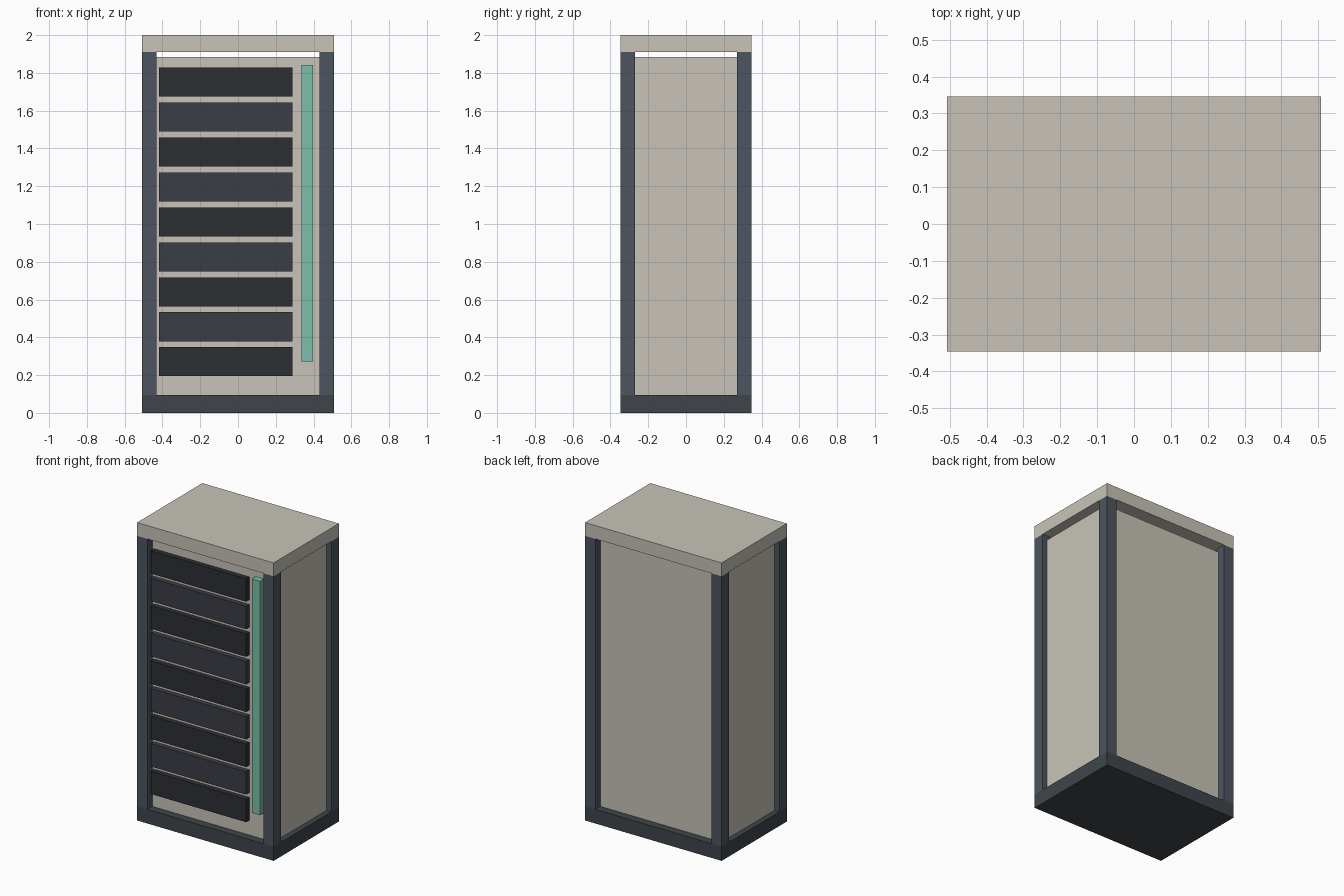
import bpy

if "Cube" in bpy.data.objects:
    bpy.data.objects.remove(bpy.data.objects["Cube"])


def material(name, color):
    m = bpy.data.materials.new(name)
    m.diffuse_color = (*color, 1)
    m.use_nodes = True
    m.node_tree.nodes["Principled BSDF"].inputs["Base Color"].default_value = m.diffuse_color
    return m


frame_mat = material("frame_slate", (0.075, 0.09, 0.115))
base_mat = material("base_dark", (0.05, 0.06, 0.07))
panel_mat = material("panel_beige", (0.58, 0.55, 0.48))
drawer_a = material("drawer_black", (0.025, 0.028, 0.034))
drawer_b = material("drawer_charcoal", (0.042, 0.048, 0.06))
strip_mat = material("strip_teal", (0.2, 0.52, 0.4))


def box(name, x, y, z, mat):
    """Box from (min, max) ranges on each axis."""
    bpy.ops.mesh.primitive_cube_add(size=1, location=[sum(r) / 2 for r in (x, y, z)])
    ob = bpy.context.object
    ob.name = name
    ob.scale = [r[1] - r[0] for r in (x, y, z)]
    bpy.ops.object.transform_apply(location=False, rotation=False, scale=True)
    ob.data.materials.append(mat)
    return ob


W, D, POST = 0.507, 0.346, 0.076
BASE_TOP, CAP_BOTTOM = 0.095, 1.91

# Base plinth, top cap and recessed cabinet body
box("base", (-W, W), (-D, D), (0, BASE_TOP), base_mat)
box("top_cap", (-W, W), (-D, D), (CAP_BOTTOM, 2.0), panel_mat)
box("cabinet_body", (-0.47, 0.47), (-0.293, 0.293), (BASE_TOP, 1.883), panel_mat)

# Corner posts
for sx, side in ((-1, "left"), (1, "right")):
    for sy, end in ((-1, "front"), (1, "back")):
        xs = sorted((sx * W, sx * (W - POST)))
        ys = sorted((sy * D, sy * (D - POST)))
        box(f"{end}_{side}_post", xs, ys, (BASE_TOP, CAP_BOTTOM), frame_mat)

# Stack of front units in alternating shades
for i in range(9):
    z = 0.194 + i * 0.185
    box(f"front_unit_{i + 1}", (-0.418, 0.289), (-0.327, -0.283), (z, z + 0.154),
        drawer_b if i % 2 else drawer_a)

# Vertical light strip
box("light_strip", (0.337, 0.398), (-0.335, -0.288), (0.273, 1.843), strip_mat)
